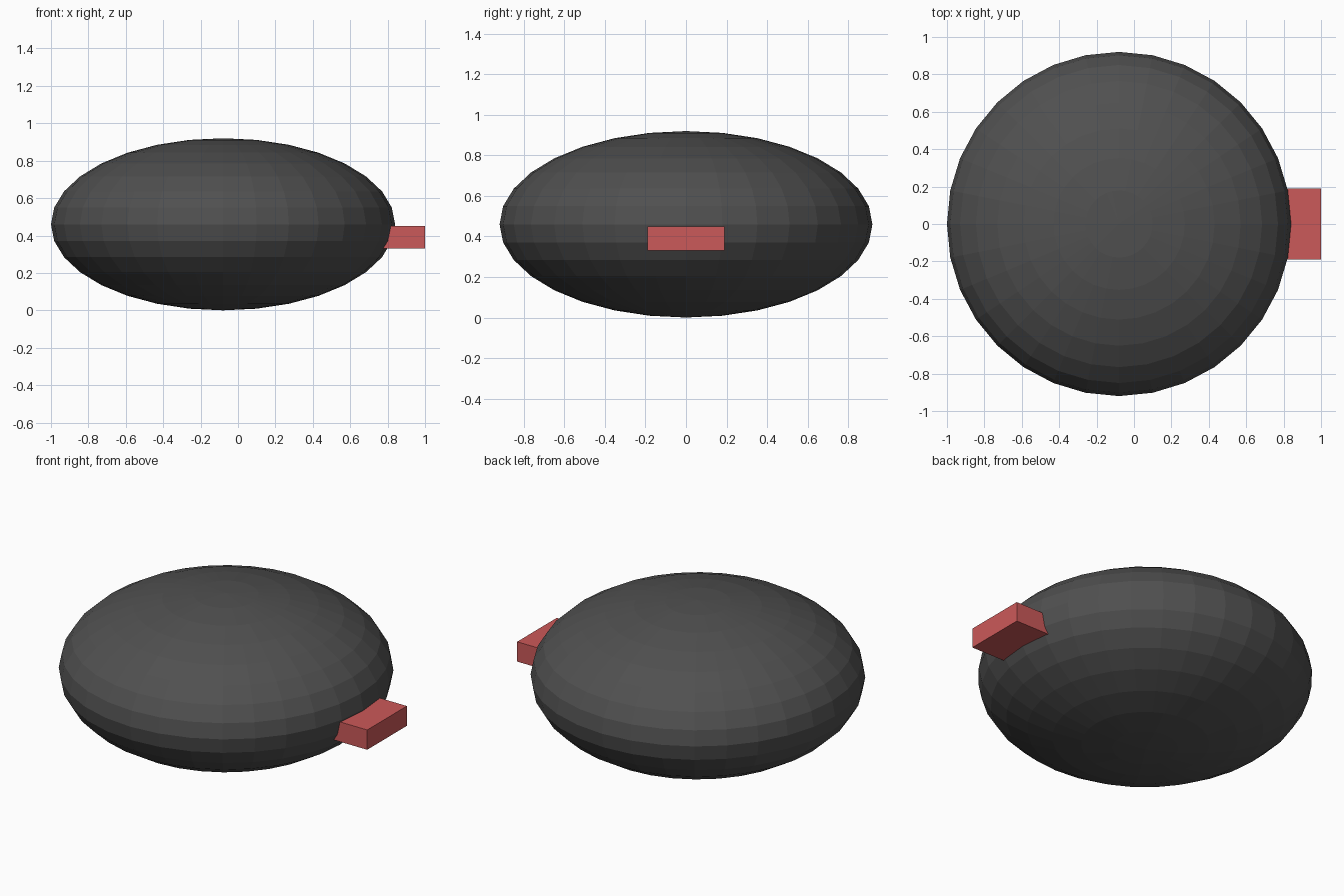
import bpy

if "Cube" in bpy.data.objects:
    bpy.data.objects.remove(bpy.data.objects["Cube"])


def paint(obj, name, rgb):
    mat = bpy.data.materials.new(name)
    mat.diffuse_color = (*rgb, 1.0)
    mat.use_nodes = True
    mat.node_tree.nodes["Principled BSDF"].inputs["Base Color"].default_value = mat.diffuse_color
    obj.data.materials.append(mat)


# Flattened round body
bpy.ops.mesh.primitive_uv_sphere_add(segments=32, ring_count=16, radius=0.92,
                                     location=(-0.08, 0, 0.46))
body = bpy.context.object
body.name = "body"
body.scale = (1, 1, 0.5)
bpy.ops.object.transform_apply(location=False, rotation=False, scale=True)
bpy.ops.object.shade_flat()
paint(body, "dark_grey", (0.08, 0.08, 0.08))

# Rectangular tab sticking out of the right side, embedded in the body
bpy.ops.mesh.primitive_cube_add(size=1, location=(0.81, 0, 0.39))
tab = bpy.context.object
tab.name = "side_tab"
tab.scale = (0.38, 0.38, 0.12)
bpy.ops.object.transform_apply(location=False, rotation=False, scale=True)
paint(tab, "red", (0.6, 0.1, 0.1))
